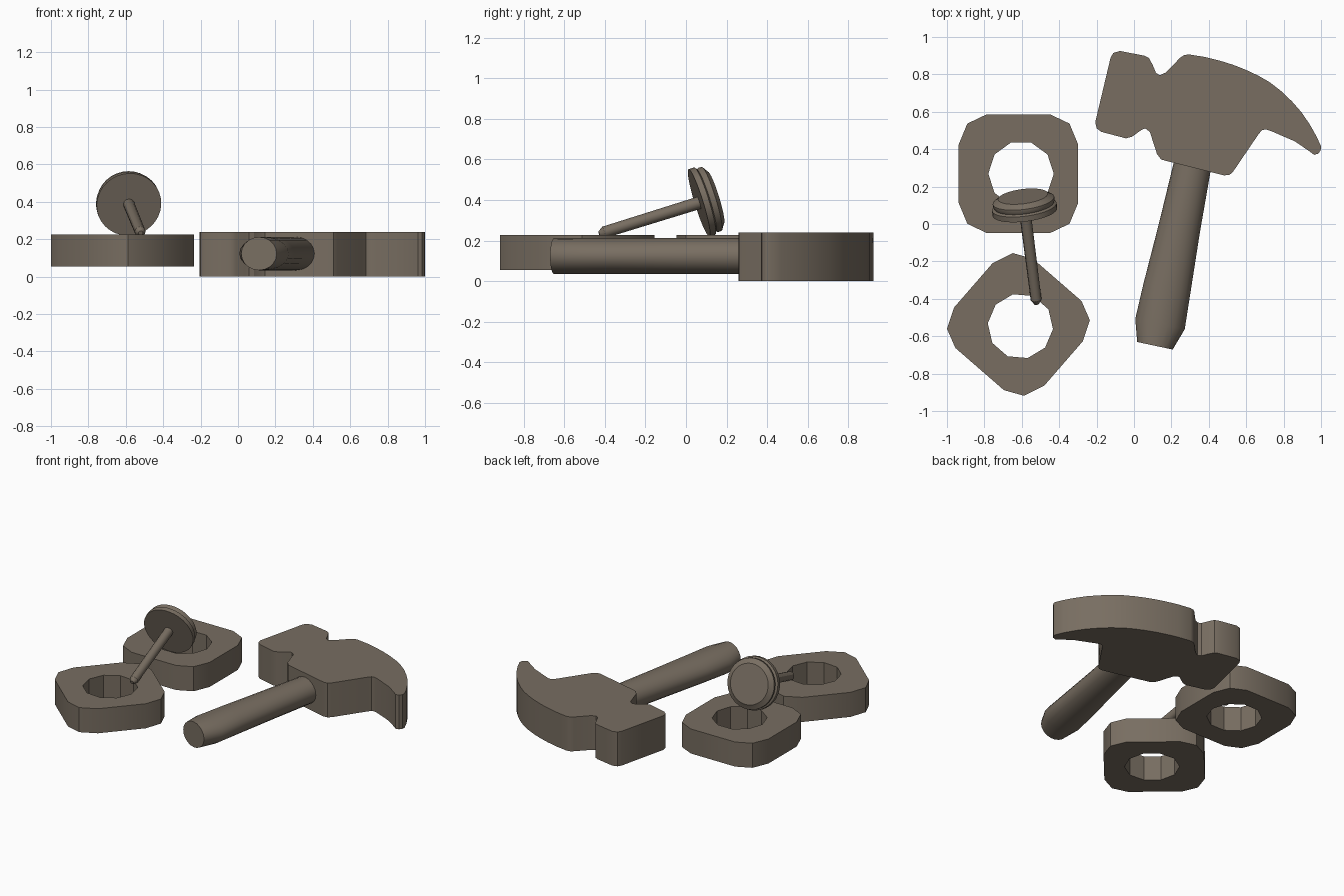
import bpy, bmesh
from math import sin, cos, pi, radians
from mathutils import Vector

if "Cube" in bpy.data.objects:
    bpy.data.objects.remove(bpy.data.objects["Cube"])

# Dark weathered metal shared by all parts
mat = bpy.data.materials.new("dark_metal")
mat.diffuse_color = (.188, .155, .12, 1)
mat.use_nodes = True
mat.node_tree.nodes["Principled BSDF"].inputs["Base Color"].default_value = mat.diffuse_color


def finish(name, bm):
    bmesh.ops.recalc_face_normals(bm, faces=bm.faces)
    me = bpy.data.meshes.new(name)
    bm.to_mesh(me)
    bm.free()
    me.materials.append(mat)
    ob = bpy.data.objects.new(name, me)
    bpy.context.collection.objects.link(ob)
    bpy.ops.object.select_all(action='DESELECT')
    bpy.context.view_layer.objects.active = ob
    ob.select_set(True)
    bpy.ops.object.shade_smooth_by_angle(angle=radians(30))


def extrude_outline(bm, loops, z0, z1):
    """Fill one outline (plus optional hole loops) and extrude it upwards."""
    edges = []
    for pts in loops:
        vs = [bm.verts.new((x, y, z0)) for x, y in pts]
        edges += [bm.edges.new((vs[i - 1], vs[i])) for i in range(len(vs))]
    bmesh.ops.triangle_fill(bm, edges=edges, use_beauty=True)
    ret = bmesh.ops.extrude_face_region(bm, geom=bm.faces[:], use_keep_orig=True)
    up = [v for v in ret['geom'] if isinstance(v, bmesh.types.BMVert)]
    bmesh.ops.translate(bm, verts=up, vec=(0, 0, z1 - z0))


def loft(bm, rings):
    """Skin a list of equal vertex rings and cap both ends."""
    rings = [[bm.verts.new(p) for p in r] for r in rings]
    n = len(rings[0])
    for a, b in zip(rings, rings[1:]):
        for i in range(n):
            bm.faces.new((a[i - 1], a[i], b[i], b[i - 1]))
    bm.faces.new(rings[0])
    bm.faces.new(rings[-1])


# Hammer head: one side profile, extruded
head = [(-.125, .89), (-.11, .915), (-.075, .925), (.055, .9), (.08, .888),
        (.1, .85), (.118, .807), (.139, .795), (.17, .81), (.246, .888),
        (.265, .902), (.29, .907), (.38, .893), (.46, .873), (.53, .851),
        (.594, .826), (.665, .793), (.727, .757), (.79, .708), (.845, .655),
        (.895, .598), (.938, .535), (.975, .47), (1, .415), (.998, .393),
        (.985, .376), (.963, .37), (.936, .39), (.86, .442), (.73, .498),
        (.705, .506), (.684, .502), (.663, .476), (.53, .28), (.51, .262),
        (.48, .26), (.18, .335), (.145, .345), (.123, .374), (.085, .492),
        (.06, .511), (.04, .503), (-.01, .467), (-.043, .458), (-.176, .493),
        (-.2, .512), (-.207, .545)]
bm = bmesh.new()
extrude_outline(bm, [head], 0, .24)
finish("hammer_head", bm)

# Hammer handle: elliptical rings (centre x, centre y, half width)
side = Vector((.978, -.208, 0))
bm = bmesh.new()
loft(bm, [[Vector((x, y, .123)) + side * w * cos(2 * pi * i / 20)
           + Vector((0, 0, .089 * sin(2 * pi * i / 20))) for i in range(20)]
          for x, y, w in [(.112, -.651, .097), (.139, -.535, .135),
                          (.176, -.345, .128), (.243, -.02, .112),
                          (.318, .34, .1)]])
finish("hammer_handle", bm)


# Square nuts with chamfered corners and ten-sided holes
def nut(name, x, y, turn):
    quarter = [(.319, .157), (.273, .268), (.172, .316)]
    outer = quarter + [(-a, b) for a, b in quarter[::-1]]
    outer += [(-a, -b) for a, b in outer]
    hole = [(.014 + .175 * cos(2 * pi * i / 10), .175 * sin(2 * pi * i / 10))
            for i in range(10)]
    c, s = cos(turn), sin(turn)
    place = lambda pts: [(x + a * c - b * s, y + a * s + b * c) for a, b in pts]
    bm = bmesh.new()
    extrude_outline(bm, [place(outer), place(hole)], .054, .226)
    finish(name, bm)


nut("rear_nut", -.618, .269, 0)
nut("front_nut", -.618, -.537, radians(-41))


# Nail: turned parts along a tilted axis, profile as (distance, radius)
base = Vector((-.583, .064, .386))
axis = (base - Vector((-.52, -.432, .232))).normalized()
quat = axis.to_track_quat('Z', 'Y')


def turned(name, profile, n):
    bm = bmesh.new()
    loft(bm, [[base + quat @ Vector((r * cos(2 * pi * i / n),
                                     r * sin(2 * pi * i / n), d))
               for i in range(n)] for d, r in profile])
    finish(name, bm)


turned("nail_head", [(0, .174), (.03, .174), (.038, .16), (.05, .166),
                     (.066, .166), (.076, .15), (.088, .134)], 32)
turned("nail_shaft", [(-.52, .012), (-.495, .029), (.01, .031)], 12)
